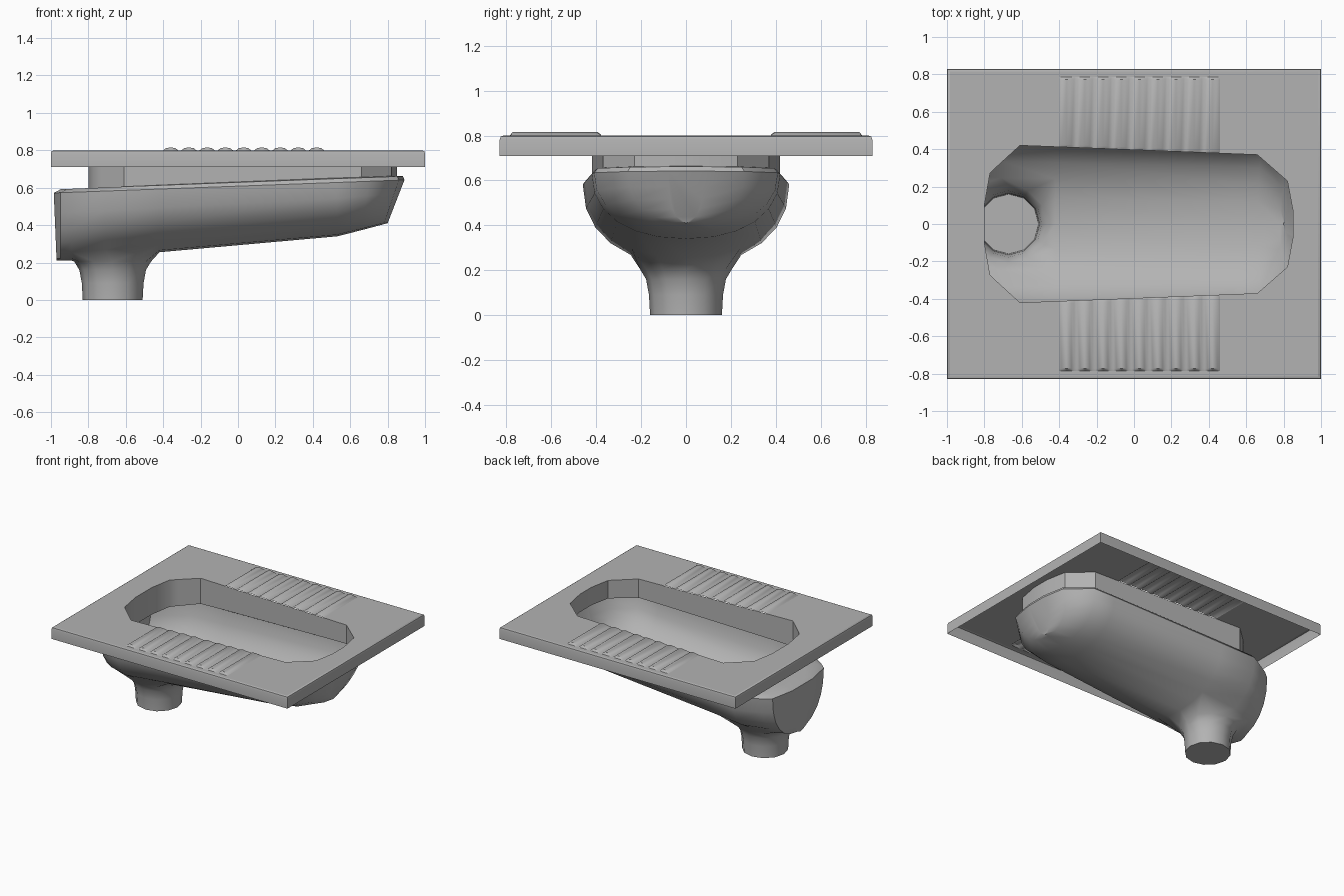
import bpy, bmesh, math

if "Cube" in bpy.data.objects:
    bpy.data.objects.remove(bpy.data.objects["Cube"])

TOP = 0.80
ceramic = bpy.data.materials.new("grey ceramic")
ceramic.diffuse_color = (0.45, 0.45, 0.45, 1)
ceramic.use_nodes = True
ceramic.node_tree.nodes["Principled BSDF"].inputs["Base Color"].default_value = ceramic.diffuse_color


def finish(name, bm, angle=35):
    bmesh.ops.remove_doubles(bm, verts=bm.verts, dist=0.0005)
    bmesh.ops.recalc_face_normals(bm, faces=bm.faces)
    me = bpy.data.meshes.new(name)
    bm.to_mesh(me)
    bm.free()
    me.materials.append(ceramic)
    me.polygons.foreach_set("use_smooth", [True] * len(me.polygons))
    me.set_sharp_from_angle(angle=math.radians(angle))
    ob = bpy.data.objects.new(name, me)
    bpy.context.collection.objects.link(ob)
    return ob


def poly(bm, pts):
    return bm.faces.new([bm.verts.new(p) for p in pts])


def strip(bm, a, b, closed=False):
    n = len(a)
    for i in range(n if closed else n - 1):
        j = (i + 1) % n
        poly(bm, [a[i], a[j], b[j], b[i]])


# stations along x: rim x, rim half width, opening x, opening half width, floor z, floor shift
ST = [(-0.985, 0.12, -0.80, 0.10, 0.212, -0.015),
      (-0.95, 0.31, -0.77, 0.27, 0.21, 0.0),
      (-0.89, 0.36, -0.73, 0.31, 0.21, 0.0),
      (-0.71, 0.46, -0.61, 0.42, 0.225, 0.0),
      (-0.42, 0.45, -0.40, 0.412, 0.255, 0.0),
      (0.53, 0.42, 0.46, 0.378, 0.34, 0.0),
      (0.70, 0.41, 0.66, 0.37, 0.373, 0.04),
      (0.86, 0.26, 0.82, 0.23, 0.405, 0.08),
      (0.89, 0.08, 0.85, 0.07, 0.41, 0.09)]


def rim_z(x):
    return 0.572 + (x + 0.985) * 0.037


def hole_y(x):
    return 0.412 - (x + 0.40) * (0.034 / 0.86)


def loop(pts):
    return pts + [(x, -y, z) for x, y, z in reversed(pts)]


# plate: top sheet with opening, ribbed foot rests and a skirt
bm = bmesh.new()
X, Y, RL, RR, RY = 0.985, 0.815, -0.40, 0.46, 0.785
hole = [(s[2], s[3]) for s in ST]
prof = [(RL, 0)]
for i in range(9):
    c = 0.03 + (i - 4) * 0.0975
    prof += [(c + dx, h) for dx, h in
             ((-0.04, 0), (-0.026, 0.011), (0, 0.016), (0.026, 0.011), (0.04, 0))]
prof = prof[1:]
for s in (1, -1):
    left = [(-X, 0), (-X, Y), (RL, Y), (RL, RY)] + [hole[i] for i in (4, 3, 2, 1, 0)] + [(hole[0][0], 0)]
    right = [(X, 0), (X, Y), (RR, Y), (RR, RY)] + hole[5:] + [(hole[-1][0], 0)]
    back = [(RL, Y), (RR, Y), (RR, RY), (RL, RY)]
    for p in (left, right, back):
        poly(bm, [(x, s * y, TOP) for x, y in p])
    rows = [[(x, s * hole_y(x), TOP + h * 0.3) for x, h in prof],
            [(x, s * (hole_y(x) + 0.015), TOP + h) for x, h in prof],
            [(x, s * (RY - 0.012), TOP + h) for x, h in prof],
            [(x, s * RY, TOP) for x, h in prof]]
    for a, b in zip(rows, rows[1:]):
        strip(bm, a, b)


def rect(x, y, z):
    return [(-x, -y, z), (x, -y, z), (x, y, z), (-x, y, z)]


skirt = [rect(X, Y, TOP), rect(0.996, 0.826, 0.795), rect(1, 0.83, 0.782), rect(1, 0.83, 0.71)]
for a, b in zip(skirt, skirt[1:]):
    strip(bm, a, b, True)
finish("foot_plate", bm)

# well wall from the opening down to the bowl, with the ledge and its bevel
bm = bmesh.new()
upper, lower, ledge, rim = [], [], [], []
for i, (x, w, hx, hy, zb, sh) in enumerate(ST):
    zr = rim_z(x)
    upper.append((hx, hy, TOP))
    lower.append((hx, hy, zr + 0.022))
    ledge.append((hx + (x - hx) * 0.8, hy + (w - hy) * 0.6, zr + 0.02))
    rim.append((x, w, zr))
rings = [loop(r) for r in (upper, lower, ledge, rim)]
for a, b in zip(rings, rings[1:]):
    strip(bm, a, b, True)
finish("well_wall", bm)

# bowl: lofted rounded sections, leaving a gap for the drain
bm = bmesh.new()
N = 12
grid = []
for x, w, hx, hy, zb, sh in ST:
    row = []
    for k in range(N + 1):
        t = math.pi * k / N
        c, sn = math.cos(t), max(0, math.sin(t)) ** 0.9
        y = math.copysign(abs(c) ** 0.9, c) * w
        row.append((x - sh * sn, y, rim_z(x) - (rim_z(x) - zb) * sn))
    grid.append(row)
for i in range(len(ST) - 1):
    for k in range(N):
        if i in (2, 3) and 4 <= k < 8:
            continue
        poly(bm, [grid[i][k], grid[i][k + 1], grid[i + 1][k + 1], grid[i + 1][k]])
poly(bm, grid[0])
poly(bm, grid[-1])

# drain pipe flaring out of the bowl floor
edge = [grid[4][k] for k in range(6, 8)] + [grid[4][8], grid[3][8]]
edge += [grid[2][k] for k in range(8, 3, -1)] + [grid[3][4], grid[4][4], grid[4][5]]
pipe = [edge]
for r, z in ((0.205, 0.205), (0.178, 0.16), (0.165, 0.09), (0.16, 0.0)):
    pipe.append([(-0.67 + r * math.cos(math.tau * k / 12),
                  -r * math.sin(math.tau * k / 12), z) for k in range(12)])
for a, b in zip(pipe, pipe[1:]):
    strip(bm, a, b, True)
poly(bm, pipe[-1])
finish("bowl_and_drain", bm, 40)
